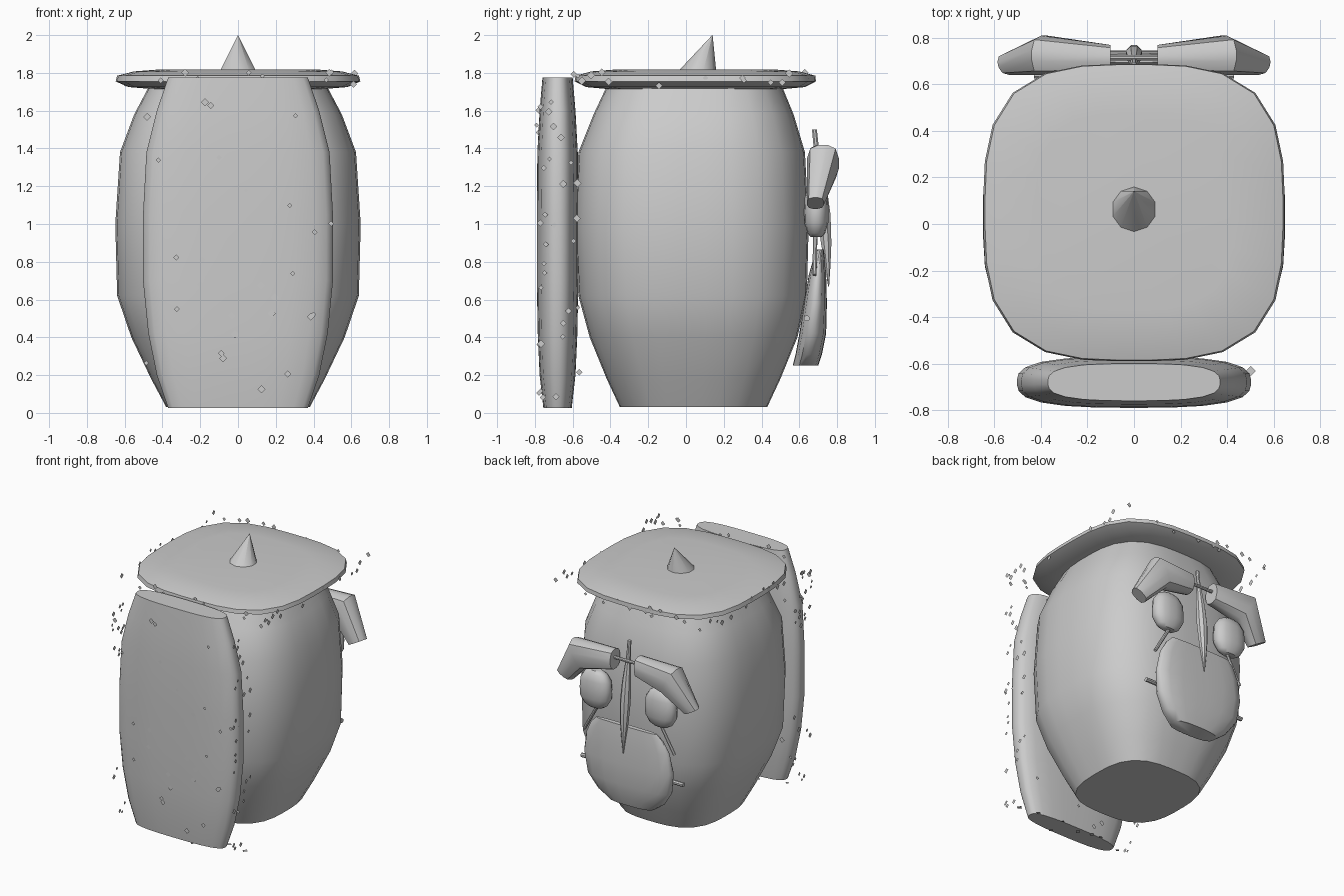
import bpy, bmesh, math, random
from mathutils import Vector

if "Cube" in bpy.data.objects:
    bpy.data.objects.remove(bpy.data.objects["Cube"])

random.seed(4)


def finish(name, bm, angle=40):
    bmesh.ops.recalc_face_normals(bm, faces=bm.faces)
    me = bpy.data.meshes.new(name)
    bm.to_mesh(me)
    bm.free()
    ob = bpy.data.objects.new(name, me)
    bpy.context.collection.objects.link(ob)
    if angle:
        bpy.context.view_layer.objects.active = ob
        ob.select_set(True)
        bpy.ops.object.shade_smooth_by_angle(angle=math.radians(angle))
        ob.select_set(False)
    return ob


def loft(name, sections, power=2.0, sides=24, angle=40):
    """Skin of superellipse rings; section = centre, half-axis u, half-axis v."""
    bm = bmesh.new()
    rings = []
    for c, u, v in sections:
        c, u, v = Vector(c), Vector(u), Vector(v)
        ring = []
        for i in range(sides):
            t = 2 * math.pi * (i + 0.5) / sides
            a, b = math.cos(t), math.sin(t)
            k = (abs(a) ** power + abs(b) ** power) ** (-1 / power)
            ring.append(bm.verts.new(c + u * a * k + v * b * k))
        rings.append(ring)
    for r, s in zip(rings, rings[1:]):
        for i in range(sides):
            j = (i + 1) % sides
            bm.faces.new((r[i], r[j], s[j], s[i]))
    bm.faces.new(rings[0])
    bm.faces.new(rings[-1])
    return finish(name, bm, angle)


def stack(name, rows, power, sides=28, angle=40):
    """Loft along z from rows of z, half width, y min, y max."""
    return loft(name, [((0, (a + b) / 2, z), (w, 0, 0), (0, (b - a) / 2, 0))
                       for z, w, a, b in rows], power, sides, angle)


def rod(name, p, q, r, sides=8):
    p, q = Vector(p), Vector(q)
    d = (q - p).normalized()
    u = d.orthogonal().normalized()
    v = d.cross(u)
    return loft(name, [(p, u * r, v * r), (q, u * r, v * r)], 2, sides)


# Barrel body
stack("body", [(0.03, .38, -.35, .43), (.18, .46, -.42, .50), (.4, .565, -.51, .59),
               (.62, .64, -.57, .64), (1.0, .65, -.59, .65), (1.38, .625, -.57, .63),
               (1.58, .55, -.49, .57), (1.75, .46, -.41, .50)], 3)

# Brimmed lid
stack("lid", [(1.715, .46, -.42, .52), (1.725, .58, -.53, .63), (1.755, .648, -.59, .688),
              (1.785, .64, -.585, .685), (1.808, .55, -.50, .60), (1.818, .42, -.37, .47)], 3.2)

# Leaning spike on the lid
loft("spike", [((0, .06, 1.81), (.1, 0, 0), (0, .1, 0)),
               ((0, .14, 2.0), (.001, 0, 0), (0, .001, 0))], 2, 10)

# Front slab
stack("front_slab", [(.025, .37, -.755, -.605), (.2, .43, -.775, -.585), (.42, .475, -.785, -.575),
                     (.7, .503, -.79, -.57), (1.05, .503, -.79, -.57), (1.38, .485, -.787, -.573),
                     (1.6, .43, -.775, -.585), (1.775, .37, -.76, -.6)], 3)

# Mouth on the back
stack("mouth", [(.25, .19, .565, .70), (.31, .27, .58, .72), (.42, .345, .60, .742),
                (.58, .37, .625, .746), (.73, .345, .65, .742), (.82, .30, .675, .735),
                (.865, .255, .695, .73)], 3, 20)

# Nose spindle, slightly tilted
nose = [(1.5, .68, .014), (1.4, .69, .015), (1.36, .695, .018), (1.2, .715, .032),
        (1.05, .73, .038), (.9, .742, .03), (.78, .75, .016), (.67, .755, .003)]
loft("nose", [((0, y, z), (r, 0, 0), (0, r, 0)) for z, y, r in nose], 2, 8)
rod("brow_tie", (-.12, .715, 1.36), (.12, .715, 1.36), .012)

# Brows, eyes, thin struts and pegs on both sides
for s, side in ((1, "left"), (-1, "right")):
    loft("brow_" + side, [((s * .1, .71, 1.345), (0, .06, 0), (0, 0, .075)),
                          ((s * .385, .725, 1.32), (0, .085, 0), (s * .055, 0, .10)),
                          ((s * .53, .685, 1.11), (s * .01, .045, 0), (s * .055, 0, .03))], 3, 12)
    eye = []
    for k, w in ((-1, .45), (-.85, .72), (-.45, .98), (0, 1), (.5, .95), (.85, .7), (1, .4)):
        eye.append(((s * .275, .69, 1.07 + k * .14), (.125 * w, 0, 0), (0, .065 * w, 0)))
    loft("eye_" + side, eye, 2.5, 16)
    rod("strut_" + side, (s * .25, .685, .96), (s * .38, .68, .73), .012)
    rod("peg_" + side, (s * .3, .64, .5), (s * .43, .64, .5), .016)


# Loose diamond flakes on the planes around the slab and lid
def flakes(name, lo, hi, counts):
    bm = bmesh.new()
    for axis, sign, n in counts:
        for _ in range(n):
            p = Vector([random.uniform(a, b) for a, b in zip(lo, hi)])
            p[axis] = hi[axis] if sign > 0 else lo[axis]
            u, v = Vector(), Vector()
            u[(axis + 1) % 3] = v[(axis + 2) % 3] = random.uniform(.012, .022)
            bm.faces.new([bm.verts.new(p + d) for d in (u, v, -u, -v)])
    return finish(name, bm, 0)


flakes("slab_flakes", (-.505, -.792, .015), (.505, -.565, 1.65),
       [(0, 1, 28), (0, -1, 28), (1, -1, 28), (1, 1, 14), (2, -1, 8)])
flakes("lid_flakes", (-.645, -.595, 1.725), (.645, .685, 1.805),
       [(0, 1, 14), (0, -1, 14), (1, 1, 14), (1, -1, 14)])
